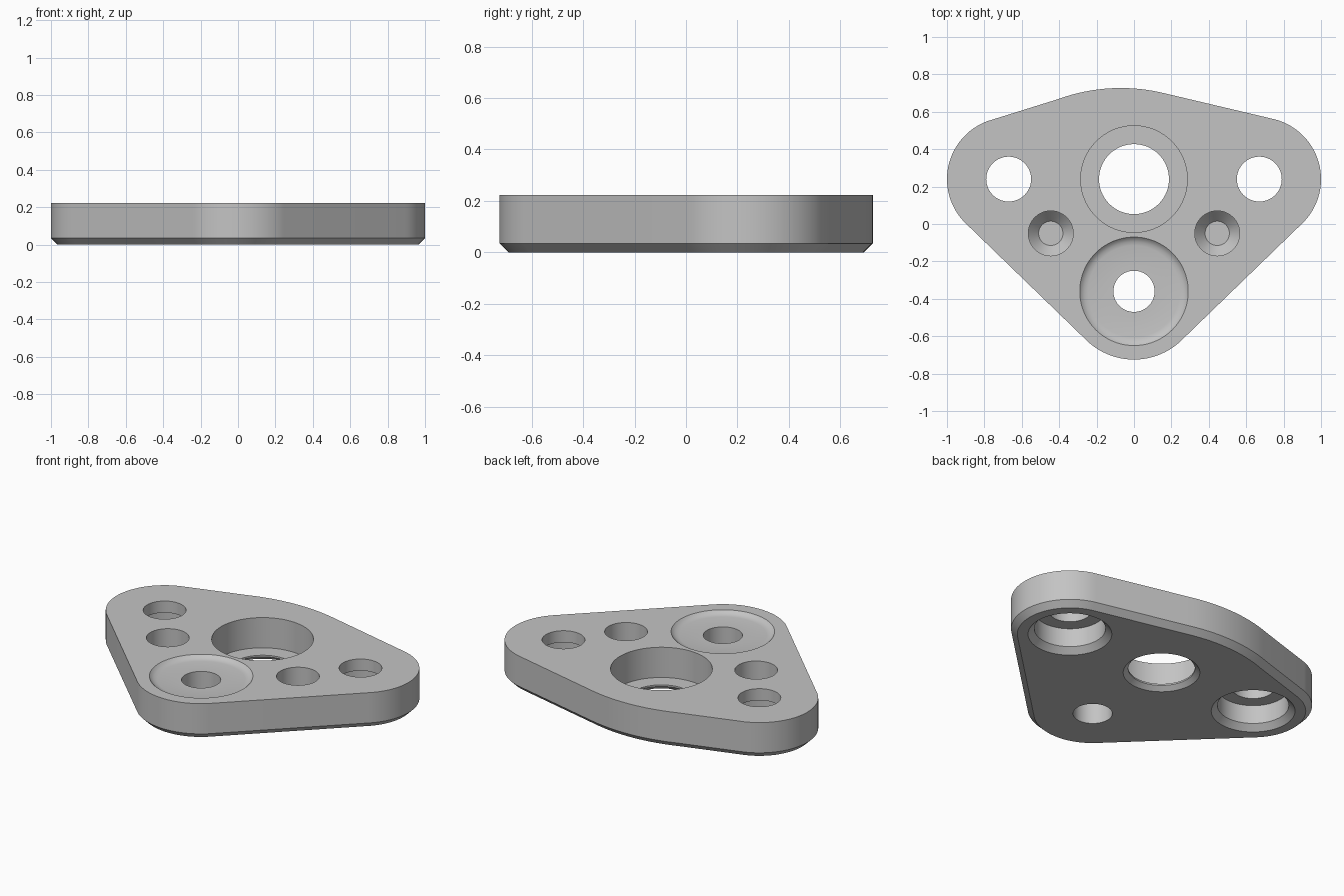
import bpy, bmesh
from math import cos, sin, tau, radians

if "Cube" in bpy.data.objects:
    bpy.data.objects.remove(bpy.data.objects["Cube"])

grey = bpy.data.materials.new("plain_grey")
grey.use_nodes = True
GREY = (0.55, 0.55, 0.55, 1)
grey.diffuse_color = GREY
grey.node_tree.nodes["Principled BSDF"].inputs["Base Color"].default_value = GREY

H = 0.222       # plate thickness
EDGE = 0.035    # lower chamfer


def make_object(name, bm):
    bmesh.ops.recalc_face_normals(bm, faces=bm.faces)
    mesh = bpy.data.meshes.new(name)
    bm.to_mesh(mesh)
    bm.free()
    mesh.materials.append(grey)
    obj = bpy.data.objects.new(name, mesh)
    bpy.context.collection.objects.link(obj)
    return obj


def arc(x, y, r, start, end, steps):
    angles = [radians(start + (end - start) * i / steps) for i in range(steps + 1)]
    return [(x + r * cos(a), y + r * sin(a)) for a in angles]


def outline(inset):
    """Rounded corners joined by straight tangent sides, counter-clockwise."""
    return (arc(0.67, 0.24, 0.33 - inset, -48, 76, 32)
            + arc(-0.07, -0.253, 0.98 - inset, 76, 110, 16)
            + arc(-0.67, 0.24, 0.33 - inset, 110, 228, 32)
            + arc(0, -0.36, 0.365 - inset, 228, 312, 24))


def stack(bm, rings):
    """Skin a closed solid through rings of matching vertex counts."""
    loops = [[bm.verts.new(p) for p in ring] for ring in rings]
    n = len(loops[0])
    for low, high in zip(loops, loops[1:]):
        for i in range(n):
            j = (i + 1) % n
            bm.faces.new((low[i], low[j], high[j], high[i]))
    bm.faces.new(loops[0][::-1])
    bm.faces.new(loops[-1])


# Plate body with chamfered underside
bm = bmesh.new()
stack(bm, [[(x, y, z) for x, y in outline(inset)]
           for inset, z in ((EDGE, 0), (0, EDGE), (0, H))])
plate = make_object("mounting_plate", bm)


def drill(name, x, y, profile, sides=64):
    """Cut a turned shape, given as (radius, height) pairs, from the plate."""
    bm = bmesh.new()
    stack(bm, [[(x + r * cos(tau * i / sides), y + r * sin(tau * i / sides), z)
                for i in range(sides)] for r, z in profile])
    cutter = make_object(name, bm)
    cutter.hide_render = True
    mod = plate.modifiers.new(name, 'BOOLEAN')
    mod.operation = 'DIFFERENCE'
    mod.solver = 'EXACT'
    mod.object = cutter
    bpy.context.view_layer.objects.active = plate
    bpy.ops.object.modifier_apply(modifier=name)
    bpy.data.objects.remove(cutter)


TOP, UNDER = H + 0.05, -0.02

# Bearing seat: wide bore above a thin chamfered lip
drill("bearing_seat", 0, 0.24,
      [(0.215, UNDER), (0.215, 0), (0.187, 0.025), (0.187, 0.035), (0.285, 0.035), (0.285, TOP)], 96)

# Shallow rounded dish with its through hole
drill("dish", 0, -0.36,
      [(0.11, UNDER), (0.11, 0.2), (0.245, 0.2), (0.265, 0.204),
       (0.28, 0.212), (0.29, H), (0.29, TOP)], 96)

for side in (-1, 1):
    # Through hole, widened from below with a chamfered mouth
    drill("side_hole", side * 0.67, 0.24,
          [(0.235, UNDER), (0.235, 0), (0.2, EDGE), (0.2, 0.15), (0.12, 0.15), (0.12, TOP)])
    # Blind hole with a tapered bottom
    drill("blind_hole", side * 0.445, -0.05,
          [(0.065, 0.04), (0.12, 0.1), (0.12, TOP)])

plate.select_set(True)
bpy.context.view_layer.objects.active = plate
bpy.ops.object.shade_smooth_by_angle(angle=radians(25))
